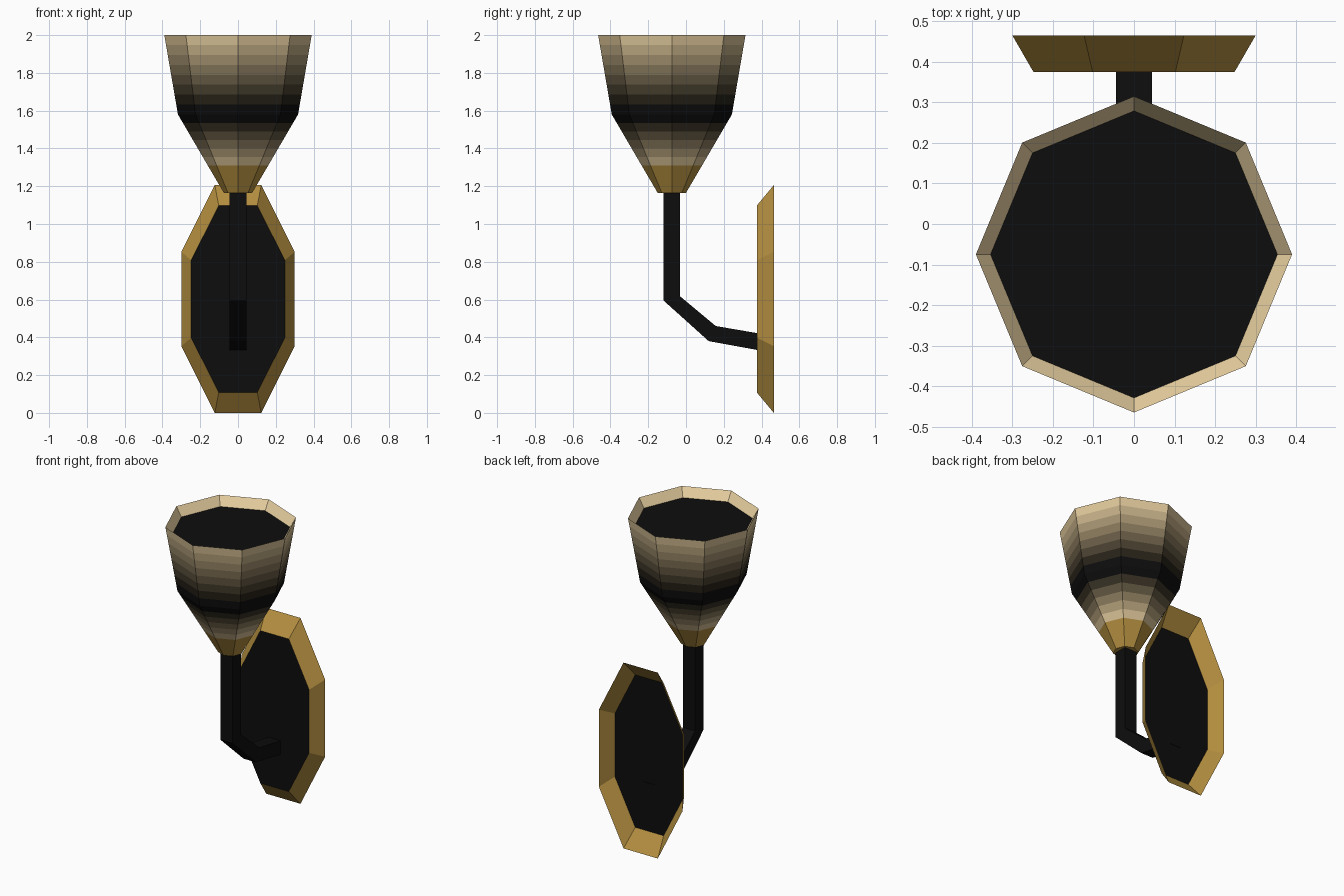
import bpy, bmesh, math

if "Cube" in bpy.data.objects:
    bpy.data.objects.remove(bpy.data.objects["Cube"])


def material(name, color):
    m = bpy.data.materials.new(name)
    m.diffuse_color = (*color, 1)
    m.use_nodes = True
    m.node_tree.nodes["Principled BSDF"].inputs["Base Color"].default_value = m.diffuse_color
    return m


def loft(name, rings, mats, band_mats, cap_start=None, cap_end=None):
    """Skin a list of rings; each band and cap takes a material index."""
    bm = bmesh.new()
    loops = [[bm.verts.new(p) for p in ring] for ring in rings]
    n = len(loops[0])
    for a, b, mi in zip(loops, loops[1:], band_mats):
        for i in range(n):
            j = (i + 1) % n
            bm.faces.new((a[i], a[j], b[j], b[i])).material_index = mi
    for loop, mi in ((loops[0], cap_start), (loops[-1], cap_end)):
        if mi is not None:
            bm.faces.new(loop).material_index = mi
    bmesh.ops.recalc_face_normals(bm, faces=bm.faces[:])
    mesh = bpy.data.meshes.new(name)
    bm.to_mesh(mesh)
    bm.free()
    for m in mats:
        mesh.materials.append(m)
    ob = bpy.data.objects.new(name, mesh)
    bpy.context.collection.objects.link(ob)
    return ob


black = material("black", (0.004, 0.004, 0.004))
brass = material("brass", (0.45, 0.27, 0.05))
TAN = (0.85, 0.66, 0.37)
tan = material("tan", TAN)

# Shade: eight-sided cup, colour fading to black at its waist, recessed dark top
STEM_Y = -0.075


def octagon(r, z):
    return [(r * math.cos(i * math.pi / 4), STEM_Y + r * math.sin(i * math.pi / 4), z)
            for i in range(8)]


mats, bands = [black, brass, tan], [1]
rings = [octagon(0.075, 1.165), octagon(0.16, 1.31)]


def fade(r0, z0, r1, z1, steps, rising):
    for k in range(steps):
        t = (k + 1) / steps
        mid = (k + 0.5) / steps
        f = (mid if rising else 1 - mid) ** 2.2
        mats.append(material("shade_fade", [max(0.004, c * f) for c in TAN]))
        bands.append(len(mats) - 1)
        rings.append(octagon(r0 + (r1 - r0) * t, z0 + (z1 - z0) * t))


fade(0.16, 1.31, 0.318, 1.58, 6, False)
fade(0.318, 1.58, 0.39, 2.0, 8, True)
rings.append(octagon(0.354, 1.94))
bands.append(2)
loft("shade", rings, mats, bands, cap_start=1, cap_end=0)

# Arm: square bar bent from the wall plate up to the shade (lower and upper y, z)
H = 0.044
path = [((-0.119, 1.18), (-0.031, 1.18)),
        ((-0.119, 0.595), (-0.031, 0.617)),
        ((0.12, 0.38), (0.157, 0.46)),
        ((0.378, 0.333), (0.378, 0.422))]
loft("arm", [[(-H, *lo), (H, *lo), (H, *up), (-H, *up)] for lo, up in path],
     [black], [0] * 3, cap_start=0, cap_end=0)


# Wall plate: tall octagonal dish, open at the back
def plate_ring(y, x_in, x_out, z_in, z_out):
    quarter = [(x_out, z_in), (x_in, z_out)]
    half = quarter + [(-x, z) for x, z in reversed(quarter)]
    return [(x, y, 0.603 + z) for x, z in half + [(-x, -z) for x, z in half]]


loft("wall_plate", [plate_ring(0.465, 0.123, 0.30, 0.25, 0.603),
                    plate_ring(0.375, 0.102, 0.248, 0.205, 0.495)],
     [black, brass], [1], cap_end=0)
